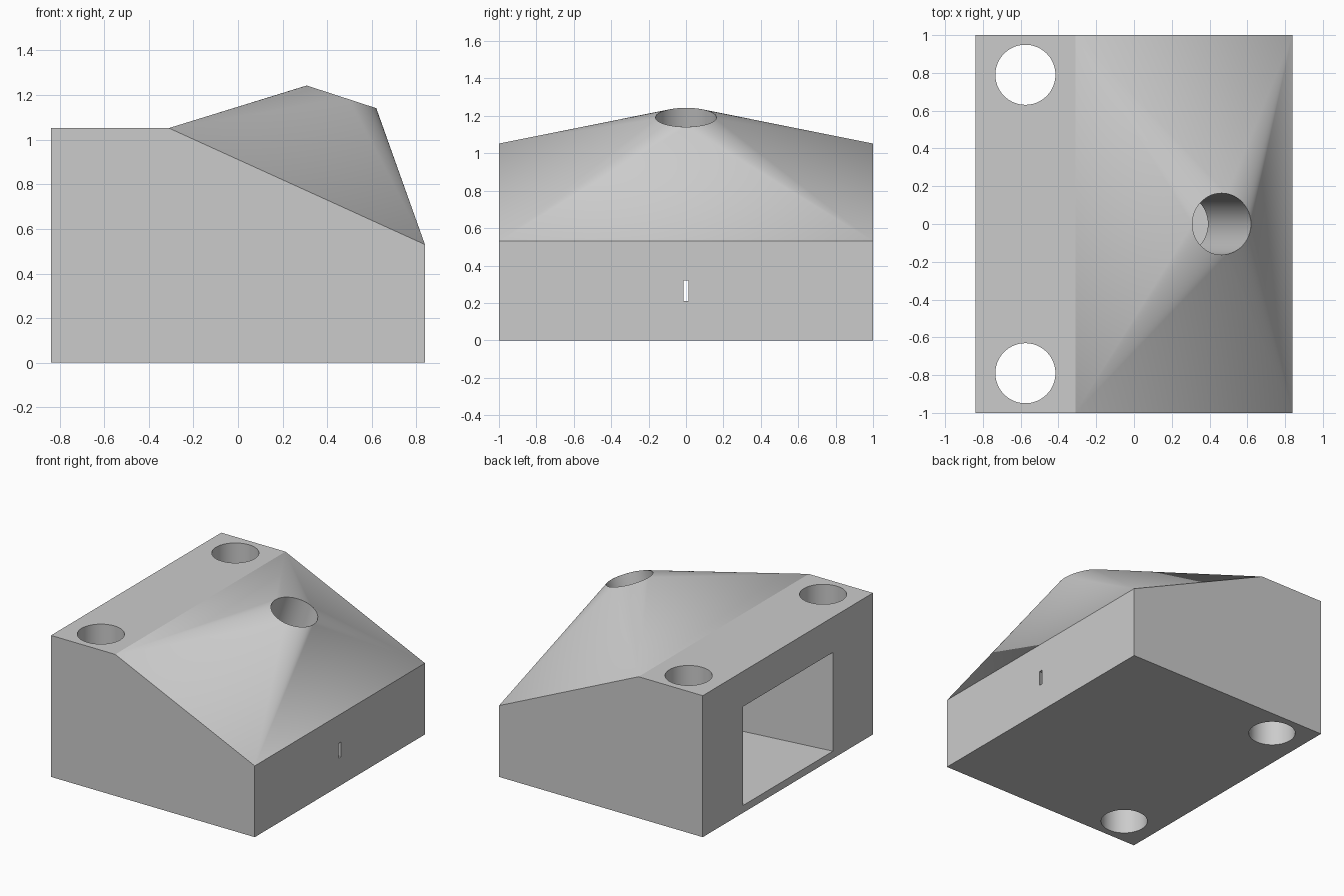
import bpy, bmesh, math
from mathutils import Vector, Matrix

if "Cube" in bpy.data.objects:
    bpy.data.objects.remove(bpy.data.objects["Cube"], do_unlink=True)

HX, HY = 0.838, 1.0
SHELF_X, SHELF_Z = -0.31, 1.052
SEGMENTS = 72
RIM = 0.164
AXIS = Vector((0.31, 0, 0.95)).normalized()
CENTRE = Vector((0.464, 0, 1.192))
TILT = Vector((0, 0, 1)).rotation_difference(AXIS).to_matrix().to_4x4()

grey = bpy.data.materials.new("light_grey")
grey.use_nodes = True
grey.diffuse_color = (0.6, 0.6, 0.6, 1)
grey.node_tree.nodes["Principled BSDF"].inputs["Base Color"].default_value = (0.6, 0.6, 0.6, 1)


def finish(name, bm):
    bmesh.ops.recalc_face_normals(bm, faces=bm.faces[:])
    mesh = bpy.data.meshes.new(name)
    bm.to_mesh(mesh)
    bm.free()
    mesh.materials.append(grey)
    obj = bpy.data.objects.new(name, mesh)
    bpy.context.collection.objects.link(obj)
    return obj


def hull(bm):
    bmesh.ops.convex_hull(bm, input=bm.verts[:])
    bmesh.ops.dissolve_limit(bm, angle_limit=0.002, verts=bm.verts[:], edges=bm.edges[:])


def select_only(obj):
    bpy.ops.object.select_all(action='DESELECT')
    obj.select_set(True)
    bpy.context.view_layer.objects.active = obj


def cut(body, cutter):
    mod = body.modifiers.new(cutter.name, 'BOOLEAN')
    mod.operation = 'DIFFERENCE'
    mod.solver = 'EXACT'
    mod.object = cutter
    select_only(body)
    bpy.ops.object.modifier_apply(modifier=mod.name)
    bpy.data.objects.remove(cutter, do_unlink=True)


def rod(name, radius, depth, matrix):
    bm = bmesh.new()
    bmesh.ops.create_cone(bm, cap_ends=True, segments=SEGMENTS, radius1=radius,
                          radius2=radius, depth=depth, matrix=matrix)
    return finish(name, bm)


# Sloped front part: hull from a box to a tilted round rim
bm = bmesh.new()
for y in (-HY, HY):
    for x, z in ((SHELF_X, 0), (HX, 0), (HX, 0.53), (SHELF_X, SHELF_Z)):
        bm.verts.new((x, y, z))
for i in range(SEGMENTS):
    a = math.tau * i / SEGMENTS
    bm.verts.new(CENTRE + TILT @ Vector((RIM * math.cos(a), RIM * math.sin(a), 0)))
hull(bm)

# Flat shelf: the rear face of the hull pulled backwards
rear = [f for f in bm.faces if all(abs(v.co.x - SHELF_X) < 0.001 for v in f.verts)]
pulled = bmesh.ops.extrude_face_region(bm, geom=rear)["geom"]
bmesh.ops.delete(bm, geom=[f for f in rear if f.is_valid], context='FACES_ONLY')
bmesh.ops.translate(bm, vec=(-HX - SHELF_X, 0, 0),
                    verts=[g for g in pulled if isinstance(g, bmesh.types.BMVert)])
bmesh.ops.dissolve_limit(bm, angle_limit=0.002, verts=bm.verts[:], edges=bm.edges[:])
body = finish("housing", bm)

# Pocket tapering from the rear opening to the narrow front slot
bm = bmesh.new()
for t in (-0.01, 1.01):
    for side in (-1, 1):
        for z_rear, z_front in ((0.055, 0.21), (0.79, 0.32)):
            rear_corner = Vector((-HX, side * 0.53, z_rear))
            front_corner = Vector((HX, side * 0.014, z_front))
            bm.verts.new(rear_corner.lerp(front_corner, t))
hull(bm)
cut(body, finish("pocket_cutter", bm))

# Tilted socket opening into the pocket
above, below = 0.1, 0.84
middle = CENTRE + AXIS * (above - below) / 2
cut(body, rod("socket_cutter", RIM - 0.001, above + below, Matrix.Translation(middle) @ TILT))

# Two vertical through holes
for side in (-1, 1):
    cut(body, rod("hole_cutter", 0.159, 3, Matrix.Translation((-0.575, side * 0.79, 0.5))))

# Shading
select_only(body)
bpy.ops.object.shade_smooth_by_angle(angle=math.radians(10))
